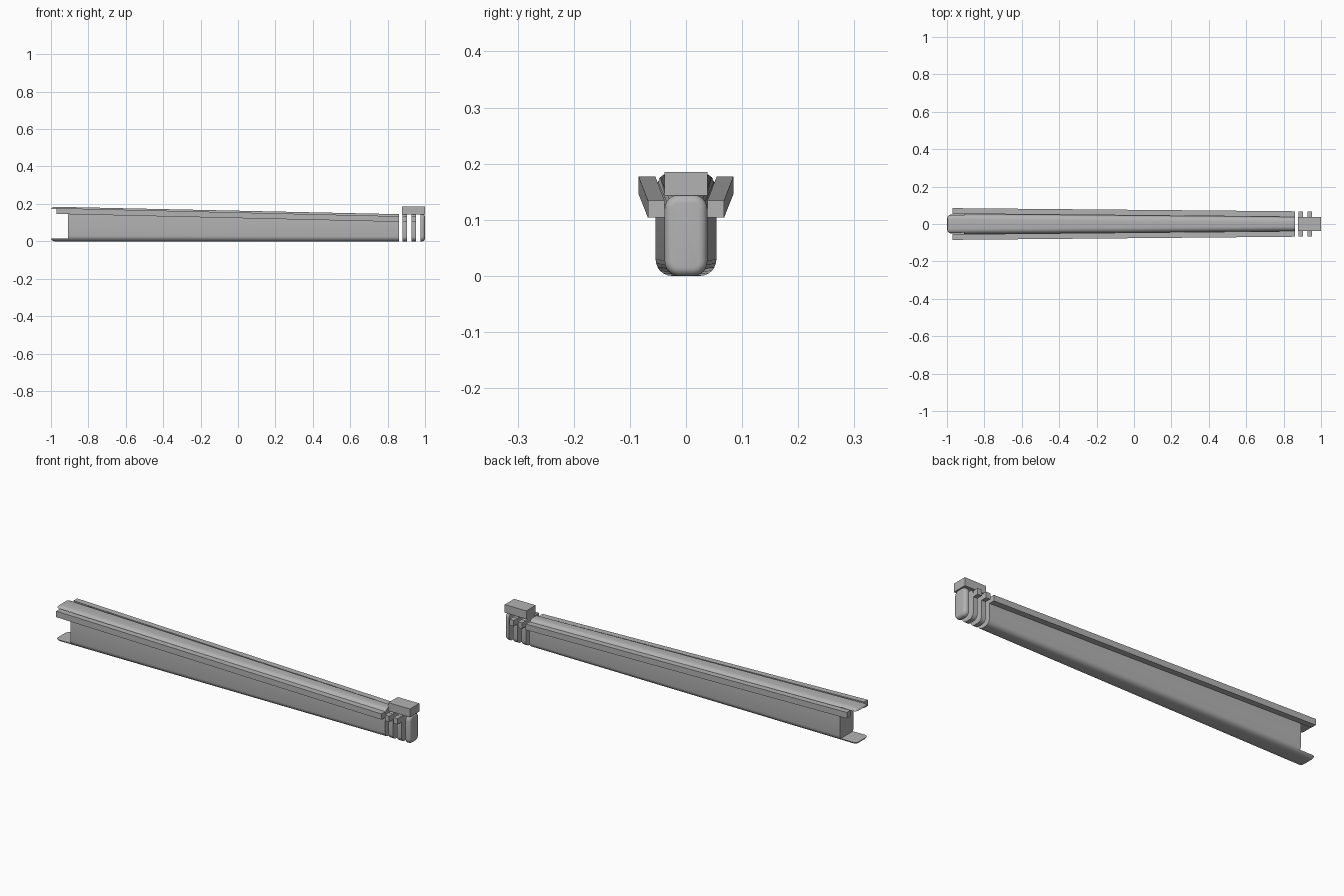
import bpy, bmesh, math

cube = bpy.data.objects.get("Cube")
if cube:
    bpy.data.objects.remove(cube, do_unlink=True)

grey = bpy.data.materials.new("plain grey")
grey.use_nodes = True
grey.diffuse_color = (0.45, 0.45, 0.45, 1)
grey.node_tree.nodes["Principled BSDF"].inputs["Base Color"].default_value = grey.diffuse_color

X0, X1 = -1.0, 0.86          # ends of the long body
STEPS = 6


def lerp(a, b, x):
    return a + (b - a) * (x - X0) / (X1 - X0)


def rounded_ring(x, half, low, high, radius):
    """Rounded rectangle across the length, as a list of points."""
    ring = []
    centres = [(half - radius, high - radius), (radius - half, high - radius),
               (radius - half, low + radius), (half - radius, low + radius)]
    for k, (cy, cz) in enumerate(centres):
        for i in range(STEPS + 1):
            a = math.pi / 2 * (k + i / STEPS)
            ring.append((x, cy + radius * math.cos(a), cz + radius * math.sin(a)))
    return ring


def box_ring(x, y0, y1, z0, z1):
    return [(x, y1, z1), (x, y0, z1), (x, y0, z0), (x, y1, z0)]


def loft(name, rings, smooth=True):
    """Skin a row of rings and close both ends."""
    bm = bmesh.new()
    rows = [[bm.verts.new(p) for p in ring] for ring in rings]
    n = len(rows[0])
    for a, b in zip(rows, rows[1:]):
        for i in range(n):
            j = (i + 1) % n
            bm.faces.new((a[i], a[j], b[j], b[i]))
    bm.faces.new(rows[0])
    bm.faces.new(rows[-1])
    bmesh.ops.recalc_face_normals(bm, faces=bm.faces[:])
    mesh = bpy.data.meshes.new(name)
    bm.to_mesh(mesh)
    bm.free()
    obj = bpy.data.objects.new(name, mesh)
    bpy.context.collection.objects.link(obj)
    mesh.materials.append(grey)
    if smooth:
        shade(obj)
    return obj


def shade(obj):
    bpy.ops.object.select_all(action="DESELECT")
    obj.select_set(True)
    bpy.context.view_layer.objects.active = obj
    bpy.ops.object.shade_smooth_by_angle(angle=math.radians(35))


def body_ring(x, inset=0.0):
    return rounded_ring(x, lerp(0.055, 0.038, x) - inset, inset,
                        lerp(0.185, 0.145, x) - inset, lerp(0.03, 0.026, x) - inset)


def rail_ring(x, side):
    inner, outer = lerp(0.055, 0.038, x), lerp(0.085, 0.068, x)
    return box_ring(x, side * inner, side * outer,
                    lerp(0.147, 0.104, x), lerp(0.178, 0.134, x))


# Long tapered body with a rounded rear edge
EDGE = 0.02
rings = []
for i in range(STEPS + 1):
    a = math.pi / 2 * i / STEPS
    rings.append(body_ring(X0 + EDGE * (1 - math.cos(a)), EDGE * (1 - math.sin(a))))
rings.append(body_ring(X1))
body = loft("body", rings, smooth=False)

# Rear notch, leaving an upper tongue and a lower lip
notch = loft("notch_cutter", [box_ring(x, -0.2, 0.2, 0.014, 0.173) for x in (-1.1, -0.91)], False)
notch.hide_render = True
cut = body.modifiers.new("notch", "BOOLEAN")
cut.operation = "DIFFERENCE"
cut.solver = "EXACT"
cut.object = notch
bpy.context.view_layer.objects.active = body
bpy.ops.object.modifier_apply(modifier=cut.name)
bpy.data.objects.remove(notch, do_unlink=True)
shade(body)

# Side rails along the body
for side, label in ((1, "back"), (-1, "front")):
    loft(label + "_rail", [rail_ring(-0.97, side), rail_ring(X1, side)], False)

# Two ribs, each with short rail pieces
for k, (a, b) in enumerate(((0.88, 0.904), (0.928, 0.952)), 1):
    loft(f"rib_{k}", [rounded_ring(x, 0.038, 0, 0.145, 0.026) for x in (a, b)])
    for side, label in ((1, "back"), (-1, "front")):
        loft(f"{label}_rib_lug_{k}",
             [box_ring(x, side * 0.038, side * 0.068, 0.104, 0.134) for x in (a, b)], False)

# Rounded end cap
CAP = 0.015
rings = [rounded_ring(0.976, 0.038, 0, 0.145, 0.026)]
for i in range(STEPS + 1):
    a = math.pi / 2 * i / STEPS
    inset = CAP * (1 - math.cos(a))
    rings.append(rounded_ring(1 - CAP + CAP * math.sin(a), 0.038 - inset, inset,
                              0.145 - inset, 0.026 - inset))
loft("end_cap", rings)

# Block that joins the ribs and the cap
loft("top_block", [box_ring(x, -0.038, 0.038, 0.143, 0.185) for x in (0.878, 1.0)], False)
